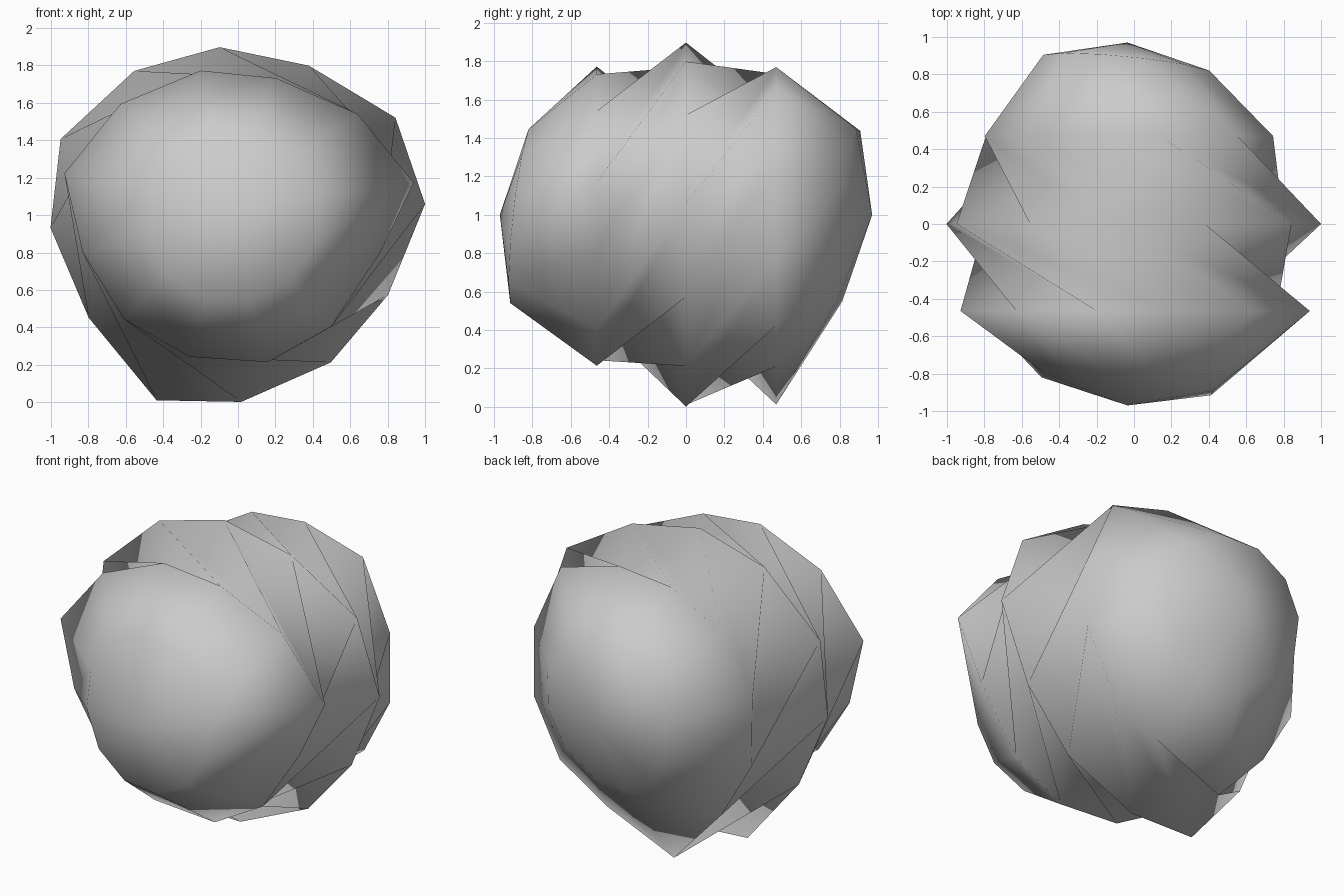
import bpy
import bmesh
from math import cos, sin, radians

default = bpy.data.objects.get("Cube")
if default:
    bpy.data.objects.remove(default, do_unlink=True)

# Grey material
grey = bpy.data.materials.new("light_grey")
grey.use_nodes = True
colour = (0.6, 0.6, 0.6, 1)
grey.diffuse_color = colour
grey.node_tree.nodes["Principled BSDF"].inputs["Base Color"].default_value = colour

SIDES = 12
AXIS_X, AXIS_Z = -0.035, 1.0

bm = bmesh.new()


def make_ring(y, angles, radii, lean=0, lean_angle=0):
    """Ring around the y axis; lean tips it towards lean_angle."""
    verts = []
    for degrees, r in zip(angles, radii):
        a = radians(degrees)
        shift = lean * cos(a - radians(lean_angle))
        verts.append(bm.verts.new((AXIS_X + r * cos(a), y + shift, AXIS_Z + r * sin(a))))
    return verts


def even(start):
    return [start + k * 360 / SIDES for k in range(SIDES)]


# Uneven wide rings, each turned further round than the one before
front_angles = [10, 38.7, 72, 102, 135, 166, 194, 224, 253.5, 284, 312, 346]
front_radii = [.99, .865, .77, .79, .84, .92, .82, .80, .79, .81, .80, .82]
middle_angles = [62.6, 94, 124, 156, 184, 215.7, 248, 273, 304, 333, 363.3, 390.7]
middle_radii = [.90, .90, .93, 1.0, .97, .94, 1.068, 1.0, .95, .94, 1.037, 1.02]
back_angles = [105, 136, 168, 199, 229, 258, 288, 316, 344, 376, 408, 437]
back_radii = [.76, .76, .78, .80, .83, 1.01, .83, .83, .81, .81, .88, .79]

loops = [
    make_ring(-.855, even(12), [.47] * SIDES, .07, 132),
    make_ring(-.465, front_angles, front_radii),
    make_ring(0, middle_angles, middle_radii),
    make_ring(.47, back_angles, back_radii),
    make_ring(.85, even(108), [.46] * SIDES, .065, 135),
]
front_pole = bm.verts.new((AXIS_X, -.97, AXIS_Z))
back_pole = bm.verts.new((AXIS_X, .97, AXIS_Z))

# Bands of slanted triangles between neighbouring rings
for near, far in zip(loops, loops[1:]):
    for i in range(SIDES):
        j = (i + 1) % SIDES
        bm.faces.new((near[i], far[i], far[j]))
        bm.faces.new((near[i], far[j], near[j]))

# Pole fans
for i in range(SIDES):
    j = (i + 1) % SIDES
    bm.faces.new((front_pole, loops[0][i], loops[0][j]))
    bm.faces.new((loops[-1][i], back_pole, loops[-1][j]))

for face in bm.faces:
    face.smooth = True

mesh = bpy.data.meshes.new("twisted_ball")
bm.to_mesh(mesh)
bm.free()
mesh.materials.append(grey)
ball = bpy.data.objects.new("twisted_ball", mesh)
bpy.context.collection.objects.link(ball)
